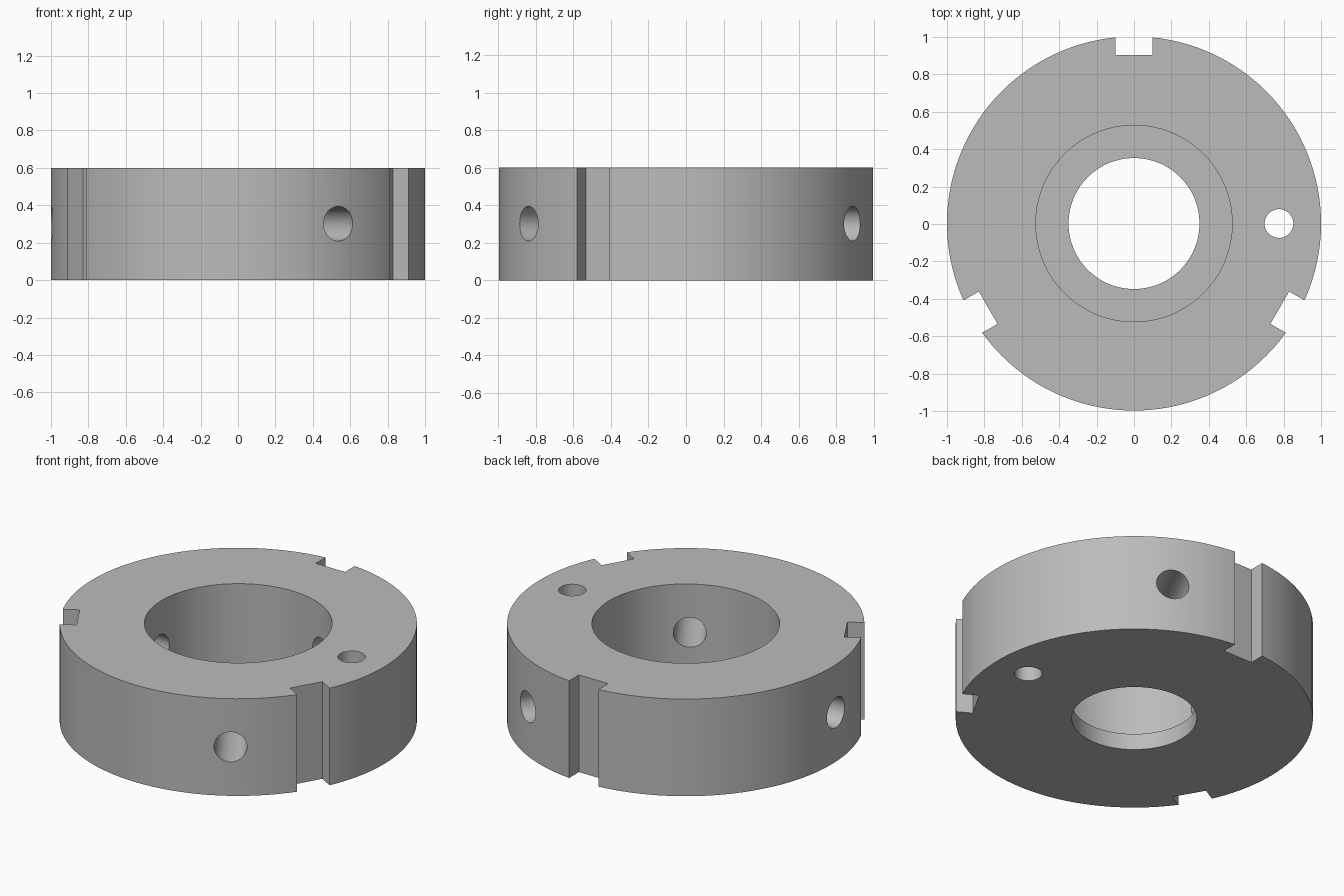
import bpy, bmesh, math
from mathutils import Matrix, Vector

cube = bpy.data.objects.get("Cube")
if cube:
    bpy.data.objects.remove(cube, do_unlink=True)

RADIUS, HEIGHT = 1.0, 0.6
COUNTERBORE, BORE, LIP = 0.525, 0.35, 0.1
SEGMENTS = 128
CENTRE = Vector((0, 0.0025, 0))

steel = bpy.data.materials.new("steel grey")
steel.use_nodes = True
grey = (0.5, 0.5, 0.5, 1)
steel.diffuse_color = grey
steel.node_tree.nodes["Principled BSDF"].inputs["Base Color"].default_value = grey


def add_object(name, bm):
    bmesh.ops.recalc_face_normals(bm, faces=bm.faces[:])
    mesh = bpy.data.meshes.new(name)
    bm.to_mesh(mesh)
    bm.free()
    mesh.materials.append(steel)
    ob = bpy.data.objects.new(name, mesh)
    ob.location = CENTRE
    bpy.context.collection.objects.link(ob)
    return ob


def polar(angle, r, z):
    a = math.radians(angle)
    return Vector((r * math.cos(a), r * math.sin(a), z))


def add_cylinder(bm, radius, depth, matrix):
    bmesh.ops.create_cone(bm, cap_ends=True, segments=48, radius1=radius,
                          radius2=radius, depth=depth, matrix=matrix)


# Collar: stepped ring section turned about the z axis
bm = bmesh.new()
section = [(BORE, 0), (RADIUS, 0), (RADIUS, HEIGHT),
           (COUNTERBORE, HEIGHT), (COUNTERBORE, LIP), (BORE, LIP)]
verts = [bm.verts.new((r, 0, z)) for r, z in section]
edges = [bm.edges.new((verts[i - 1], verts[i])) for i in range(len(verts))]
bmesh.ops.spin(bm, geom=verts + edges, cent=(0, 0, 0), axis=(0, 0, 1),
               angle=math.tau, steps=SEGMENTS, use_merge=True)
bmesh.ops.remove_doubles(bm, verts=bm.verts[:], dist=0.0001)
collar = add_object("slotted_collar", bm)

# Cutters: three rim slots, three radial holes and one vertical pin hole
bm = bmesh.new()
for angle in (-30, 90, 210):
    turn = Matrix.Rotation(math.radians(angle), 4, "Z")
    place = Matrix.Translation(polar(angle, 1.0, HEIGHT / 2))
    bmesh.ops.create_cube(bm, size=1, matrix=place @ turn @ Matrix.Diagonal((0.2, 0.2, 1, 1)))
for angle in (-57.5, 62.5, 182.5):
    turn = Matrix.Rotation(math.radians(angle), 4, "Z") @ Matrix.Rotation(math.pi / 2, 4, "Y")
    place = Matrix.Translation(polar(angle, 0.77, 0.302))
    add_cylinder(bm, 0.0925, 0.66, place @ turn)
add_cylinder(bm, 0.077, 1, Matrix.Translation((0.775, 0, HEIGHT / 2)))
cutters = add_object("slot_and_hole_cutters", bm)
cutters.hide_render = True

# Cut the collar and keep its edges crisp
cut = collar.modifiers.new("cut", "BOOLEAN")
cut.operation = "DIFFERENCE"
cut.solver = "EXACT"
cut.object = cutters
bpy.ops.object.select_all(action="DESELECT")
collar.select_set(True)
bpy.context.view_layer.objects.active = collar
bpy.ops.object.modifier_apply(modifier=cut.name)
bpy.data.objects.remove(cutters, do_unlink=True)
bpy.ops.object.shade_smooth_by_angle(angle=math.radians(30))
